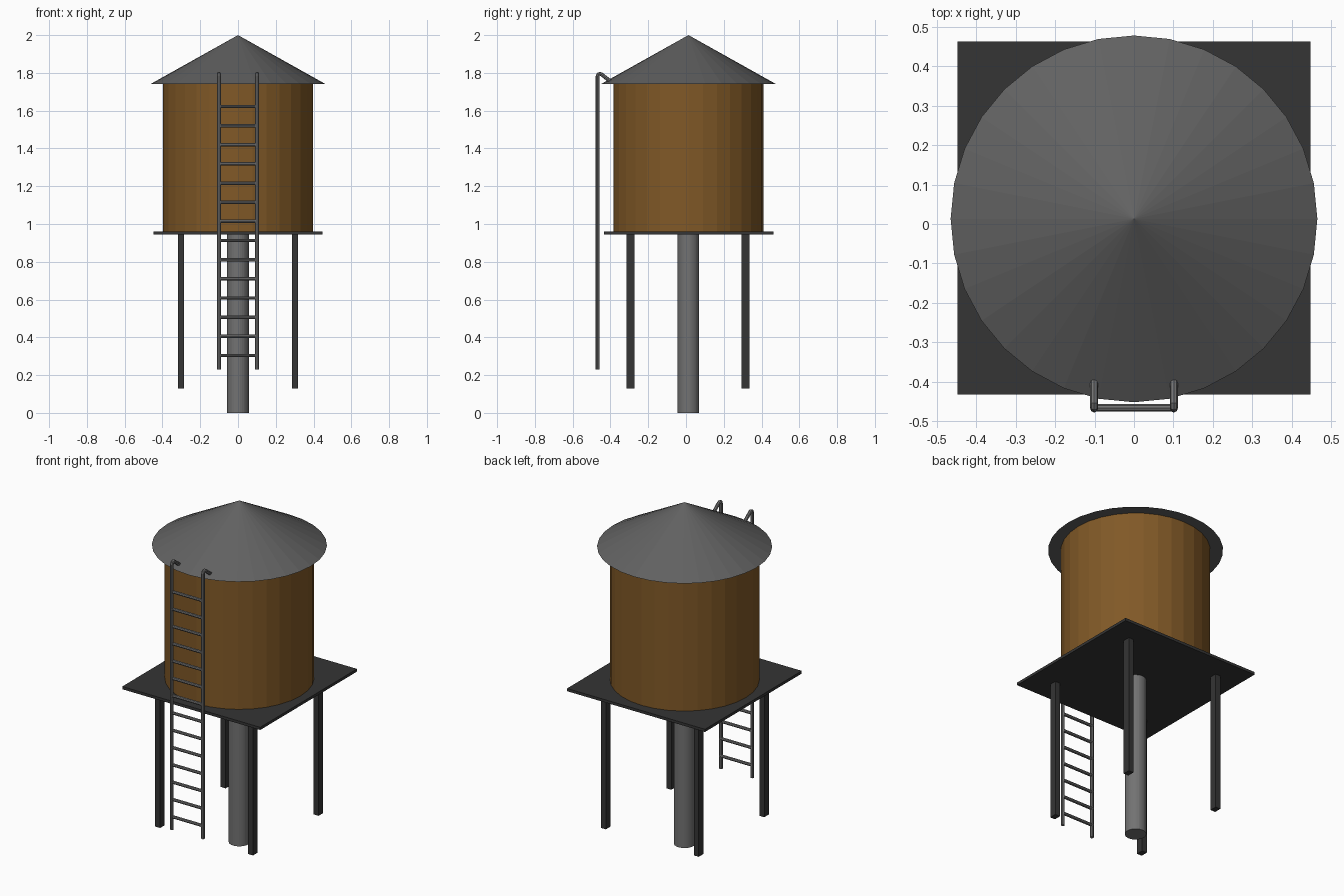
import bpy, math
from mathutils import Vector

if "Cube" in bpy.data.objects:
    bpy.data.objects.remove(bpy.data.objects["Cube"])

CY = 0.013  # tower axis, the ladder sits in front of it


def mat(name, rgb):
    m = bpy.data.materials.new(name)
    m.diffuse_color = (*rgb, 1)
    m.use_nodes = True
    m.node_tree.nodes["Principled BSDF"].inputs["Base Color"].default_value = m.diffuse_color
    return m


WOOD = mat("wood", (0.22, 0.10, 0.02))
DARK = mat("dark_metal", (0.035, 0.035, 0.035))
ROOF = mat("roof_metal", (0.12, 0.12, 0.12))
STEEL = mat("steel", (0.17, 0.17, 0.17))


def finish(name, material):
    o = bpy.context.object
    o.name = name
    o.data.materials.append(material)
    return o


def cone(name, r1, r2, z0, z1, material, sides=32):
    bpy.ops.mesh.primitive_cone_add(vertices=sides, radius1=r1, radius2=r2, depth=z1 - z0,
                                    location=(0, CY, (z0 + z1) / 2))
    return finish(name, material)


def box(name, size, loc, material):
    bpy.ops.mesh.primitive_cube_add(size=1, location=loc)
    o = finish(name, material)
    o.scale = size
    bpy.ops.object.transform_apply(location=False, rotation=False, scale=True)
    return o


def tube(name, points, radius, material):
    cu = bpy.data.curves.new(name, 'CURVE')
    cu.dimensions = '3D'
    cu.bevel_depth = radius
    cu.bevel_resolution = 2
    cu.use_fill_caps = True
    sp = cu.splines.new('POLY')
    sp.points.add(len(points) - 1)
    for p, co in zip(sp.points, points):
        p.co = (*co, 1)
    sp.use_smooth = False
    o = bpy.data.objects.new(name, cu)
    bpy.context.collection.objects.link(o)
    cu.materials.append(material)
    return o


# Tank, conical roof and central pipe
cone("tank", 0.397, 0.397, 0.96, 1.74, WOOD)
cone("roof", 0.465, 0, 1.74, 2.0, ROOF)
cone("pipe", 0.057, 0.057, 0, 0.945, STEEL)

# Platform and legs
box("platform", (0.894, 0.896, 0.016), (0, 0.015, 0.953), DARK)
for sx, side in ((-1, "left"), (1, "right")):
    for y, end in ((-0.293, "front"), (0.314, "back")):
        box(f"{end}_{side}_leg", (0.032, 0.042, 0.816), (sx * 0.301, y, 0.538), DARK)

# Ladder rails, hooked over the roof edge
RAIL = [(-0.468, 0.23), (-0.468, 1.782), (-0.464, 1.793), (-0.455, 1.796),
        (-0.446, 1.791), (-0.395, 1.752)]
for sx, side in ((-1, "left"), (1, "right")):
    tube(f"ladder_{side}_rail", [(sx * 0.101, y, z) for y, z in RAIL], 0.01, STEEL)

# Ladder rungs
for i in range(14):
    z = 0.304 + i * 0.1014
    tube(f"ladder_rung_{i + 1}", [(-0.101, -0.466, z), (0.101, -0.466, z)], 0.009, STEEL)
